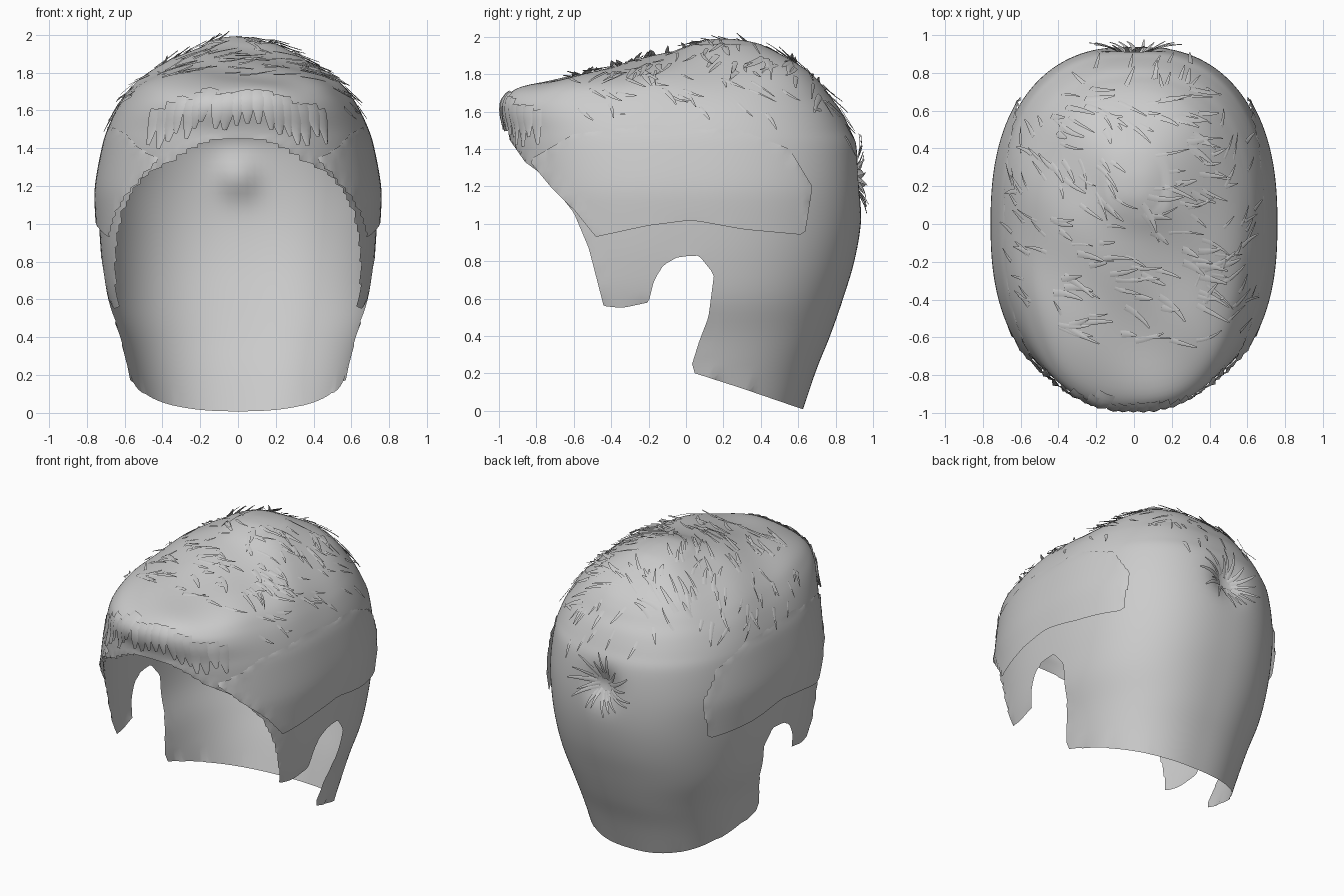
import bpy, bmesh, math, random
from mathutils import Vector
from mathutils.bvhtree import BVHTree
from mathutils.geometry import intersect_point_line

random.seed(4)
cube = bpy.data.objects.get("Cube")
if cube:
    bpy.data.objects.remove(cube)

mat = bpy.data.materials.new("hair_grey")
mat.use_nodes = True
GREY = (0.6, 0.6, 0.6, 1)
mat.diffuse_color = GREY
mat.node_tree.nodes["Principled BSDF"].inputs["Base Color"].default_value = GREY

# Horizontal sections: height, half width, front y, back y, centre y
ROWS = [(-.1, .5, -.95, .59, 0), (.2, .575, -.95, .69, 0), (.4, .625, -.95, .77, 0),
        (.6, .69, -.95, .84, 0), (.8, .72, -.93, .9, 0), (1, .735, -.92, .935, 0),
        (1.2, .74, -.92, .94, 0), (1.4, .715, -.94, .92, 0), (1.5, .69, -.95, .88, 0),
        (1.6, .645, -.98, .83, 0), (1.67, .6, -.965, .78, 0), (1.73, .55, -.87, .74, 0),
        (1.79, .48, -.63, .69, .05), (1.85, .39, -.35, .62, .1), (1.91, .28, -.1, .52, .15),
        (1.96, .16, .04, .4, .2), (1.985, .07, .13, .28, .2), (1.99, 0, .2, .2, .2)]

# Side outline of the face, ear and neck opening (y, z)
OPENING = [(-1.3, 1.5), (-.97, 1.49), (-.93, 1.43), (-.86, 1.33), (-.75, 1.25), (-.6, 1.06),
           (-.52, .87), (-.44, .56), (-.34, .55), (-.2, .58), (-.17, .7), (-.12, .78),
           (-.04, .825), (.07, .83), (.15, .73), (.12, .5), (.07, .37), (.02, .21),
           (.3, .12), (.62, .01), (.75, -.03), (.75, -.4), (-1.3, -.4)]
# Side outline of the overlapping layer above each ear
LAYER = [(-.47, .93), (-.2, .99), (.03, 1.02), (.3, .97), (.62, .94), (.66, 1.2), (.55, 1.4),
         (.3, 1.5), (-.2, 1.53), (-.6, 1.48), (-.83, 1.34), (-.7, 1.19), (-.58, 1.07)]


def section(u):
    """Smoothly interpolated section row."""
    i = min(int(u), len(ROWS) - 2)
    t = u - i
    a, b, c, d = (ROWS[min(max(i + k, 0), len(ROWS) - 1)] for k in (-1, 0, 1, 2))
    return [q + .5 * t * (r - p + t * (2*p - 5*q + 4*r - s + t * (3*(q - r) + s - p)))
            for p, q, r, s in zip(a, b, c, d)]


def surface(theta, u):
    z, w, front, back, mid = section(u)
    c, s = math.cos(theta), math.sin(theta)
    e = 2 / 2.4
    x = max(w, 0) * math.copysign(abs(c) ** e, c)
    y = mid + ((back if s > 0 else front) - mid) * abs(s) ** e
    # Dent at the crown whorl and soft waves over the top
    if y > 0:
        y -= .06 * math.exp(-(x * x + (z - 1.25) ** 2) / .012)
    if 1.5 < z < 1.96:
        z += .012 * math.sin(9 * x + 3 * y) * math.sin(8 * y) * min(1, (z - 1.5) * 5)
    return Vector((x, y, z))


def inside(y, z, poly):
    hit = False
    for (a, b), (c, d) in zip(poly, poly[1:] + poly[:1]):
        if (b > z) != (d > z) and y < a + (z - b) * (c - a) / (d - b):
            hit = not hit
    return hit


def snap(v, poly):
    """Slide a border vertex onto the outline."""
    p, best = Vector((v.co.y, v.co.z)), None
    for a, b in zip(poly, poly[1:] + poly[:1]):
        a, b = Vector(a), Vector(b)
        t = intersect_point_line(p, a, b)[1]
        q = a.lerp(b, min(max(t, 0), 1))
        if best is None or (q - p).length < (best - p).length:
            best = q
    v.co.y, v.co.z = best


def add_object(name, bm):
    mesh = bpy.data.meshes.new(name)
    bm.to_mesh(mesh)
    mesh.materials.append(mat)
    mesh.shade_smooth()
    ob = bpy.data.objects.new(name, mesh)
    bpy.context.collection.objects.link(ob)


def shell(name, poly, keep_inside, lift=0):
    bm = bmesh.new()
    cols, sub = 160, 5
    count = (len(ROWS) - 1) * sub + 1
    grid = [[bm.verts.new(surface(2 * math.pi * j / cols, i / sub)) for j in range(cols)]
            for i in range(count)]
    for low, high in zip(grid, grid[1:]):
        for j in range(cols):
            k = (j + 1) % cols
            bm.faces.new((low[j], low[k], high[k], high[j]))
    drop = []
    for f in bm.faces:
        c = f.calc_center_median()
        if inside(c.y, c.z, poly) != keep_inside:
            drop.append(f)
    bmesh.ops.delete(bm, geom=drop, context='FACES')
    bmesh.ops.remove_doubles(bm, verts=bm.verts, dist=.0005)
    for v in bm.verts:
        if v.is_boundary:
            snap(v, poly)
        grow = 1 + lift * min(1, max(0, (1.52 - v.co.z) / .35))
        v.co.x *= grow
        v.co.y *= grow
    add_object(name, bm)
    return bm


cap = shell("hair_cap", OPENING, False)
shell("side_layer", LAYER, True, .025).free()
tree = BVHTree.FromBMesh(cap)


def lock(bm, start, way, length, width, lift, bend=0, steps=5):
    """A thin tapered blade that follows the cap and lifts at its tip."""
    p, way = Vector(start), Vector(way).normalized()
    rows = []
    for i in range(steps + 1):
        t = i / steps
        p, n, _, _ = tree.find_nearest(p)
        way = (way - n * way.dot(n)).normalized()
        side = n.cross(way)
        half = side * width * .5 * (1 - .75 * t * t)
        out = p + n * (.004 + lift * t ** 1.5)
        rows.append([bm.verts.new(out - half), bm.verts.new(out + n * width * .12),
                     bm.verts.new(out + half)])
        way = (way + side * bend).normalized()
        p = p + way * length / steps
    for a, b in zip(rows, rows[1:]):
        for k in (0, 1):
            bm.faces.new((a[k], a[k + 1], b[k + 1], b[k]))


rnd = random.uniform

# Loose locks over the top, combed across
bm = bmesh.new()
for _ in range(130):
    x, y = rnd(-.45, .45), rnd(-.62, .72)
    hit = tree.ray_cast(Vector((x, y, 3)), Vector((0, 0, -1)))[0]
    if not hit:
        continue
    if x < .05 and y > .05:
        way = (.7, rnd(-.9, -.3), 0)
    else:
        way = (1, rnd(-.5, .25), 0)
    lock(bm, hit, way, rnd(.08, .2), rnd(.015, .04), rnd(.005, .03), rnd(-.12, .12))
add_object("top_locks", bm)

# Locks along both upper sides
bm = bmesh.new()
for side in (-1, 1):
    for _ in range(26):
        start = Vector((side * 2, rnd(-.6, .6), rnd(1.58, 1.82)))
        hit = tree.ray_cast(start, Vector((-side, 0, 0)))[0]
        if hit:
            lock(bm, hit, (0, rnd(.1, .8), rnd(-1, -.3)), rnd(.07, .16), rnd(.012, .03),
                 rnd(.005, .025), rnd(-.1, .1))
add_object("side_locks", bm)

# Whorl of locks at the back of the crown
bm = bmesh.new()
for i in range(18):
    a = i * math.tau / 18 + rnd(-.12, .12)
    way = Vector((math.cos(a), 0, math.sin(a)))
    lock(bm, Vector((0, .9, 1.25)) + way * rnd(.03, .07), way, rnd(.13, .2), rnd(.02, .035),
         rnd(.02, .045), .1)
for _ in range(14):
    hit = tree.ray_cast(Vector((rnd(-.3, .3), 2, rnd(1.45, 1.75))), Vector((0, -1, 0)))[0]
    lock(bm, hit, (rnd(-.6, .6), 0, -1), rnd(.08, .15), rnd(.015, .03), rnd(.01, .03))
add_object("crown_whorl", bm)

# Rolled fringe of broad overlapping locks
bm = bmesh.new()
for i in range(19):
    x = -.48 + .96 * i / 18
    top = 1.7 - .45 * x * x + rnd(-.02, .02)
    hit = tree.ray_cast(Vector((x * .9, -2, top)), Vector((0, 1, 0)))[0]
    if hit:
        lock(bm, hit, (x * .5, 0, -1), rnd(.17, .23), rnd(.07, .1), rnd(.004, .02), 0, 7)
add_object("fringe_locks", bm)
cap.free()
